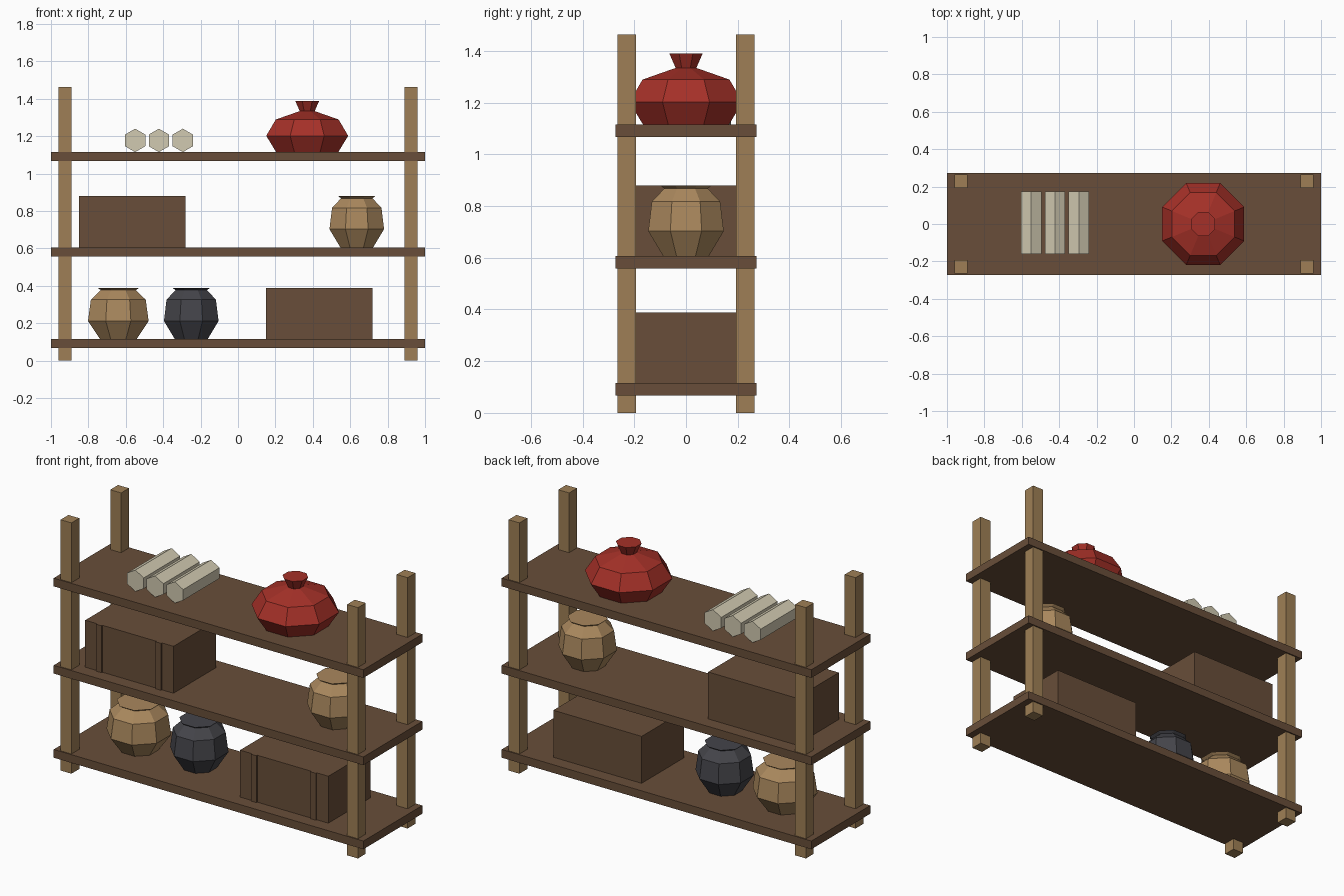
import bpy
import bmesh
import math
from mathutils import Matrix

default = bpy.data.objects.get("Cube")
if default:
    bpy.data.objects.remove(default, do_unlink=True)


def material(name, rgb):
    mat = bpy.data.materials.new(name)
    mat.use_nodes = True
    color = (*rgb, 1.0)
    mat.diffuse_color = color
    mat.node_tree.nodes["Principled BSDF"].inputs["Base Color"].default_value = color
    return mat


brown = material("dark brown wood", (0.14, 0.076, 0.041))
post_wood = material("light brown wood", (0.345, 0.213, 0.092))
clay = material("tan clay", (0.40, 0.245, 0.11))
red = material("red glaze", (0.376, 0.030, 0.021))
charcoal = material("charcoal glaze", (0.058, 0.058, 0.068))
cream = material("cream paper", (0.64, 0.59, 0.44))


def finish(name, bm, mat, location=(0, 0, 0)):
    bmesh.ops.recalc_face_normals(bm, faces=bm.faces)
    mesh = bpy.data.meshes.new(name)
    bm.to_mesh(mesh)
    bm.free()
    mesh.materials.append(mat)
    obj = bpy.data.objects.new(name, mesh)
    obj.location = location
    bpy.context.collection.objects.link(obj)
    return obj


def box(name, xs, ys, zs, mat):
    bm = bmesh.new()
    bmesh.ops.create_cube(bm, size=1)
    size = [b - a for a, b in (xs, ys, zs)]
    bmesh.ops.scale(bm, vec=size, verts=bm.verts)
    return finish(name, bm, mat, [(a + b) / 2 for a, b in (xs, ys, zs)])


def pot(name, x, z, profile, mat, widen=1.0):
    """Eight-sided vessel; the profile gives half width and height."""
    bm = bmesh.new()
    rings = []
    for half_width, height in profile:
        r = widen * half_width / math.cos(math.pi / 8)
        angles = [(i + 0.5) * math.pi / 4 for i in range(8)]
        rings.append([bm.verts.new((r * math.cos(a), r * math.sin(a), height)) for a in angles])
    for low, high in zip(rings, rings[1:]):
        for i in range(8):
            j = (i + 1) % 8
            bm.faces.new((low[i], low[j], high[j], high[i]))
    bm.faces.new(rings[0])
    bm.faces.new(rings[-1])
    return finish(name, bm, mat, (x, 0, z))


def chest(name, left, z):
    """Plain crate with two thin upright straps on its front."""
    length, height, depth, inset, strap = 0.57, 0.274, 0.195, 0.075, 0.036
    right = left + length
    box(name, (left, right), (-depth, depth), (z, z + height), brown)
    for side, x in (("right", left + inset), ("left", right - inset - strap)):
        box(f"{name}_{side}_strap", (x, x + strap), (-depth - 0.008, -depth + 0.002),
            (z, z + height), brown)


# Frame: shelves and corner posts
shelf_tops = {"bottom": 0.115, "middle": 0.606, "top": 1.115}
for level, z in shelf_tops.items():
    box(f"{level}_shelf", (-1, 1), (-0.272, 0.272), (z - 0.048, z), brown)

for depth_name, y in (("front", -0.229), ("back", 0.229)):
    for side, x in (("right", -0.925), ("left", 0.925)):
        box(f"{depth_name}_{side}_post", (x - 0.035, x + 0.035), (y - 0.036, y + 0.036),
            (0, 1.464), post_wood)

# Storage chests
chest("lower_chest", 0.15, shelf_tops["bottom"])
chest("upper_chest", -0.85, shelf_tops["middle"])

# Round pots
pot_profile = [(0.088, 0), (0.146, 0.097), (0.132, 0.211), (0.084, 0.262), (0.10, 0.274)]
pot("lower_tan_pot", -0.64, shelf_tops["bottom"], pot_profile, clay, 1.11)
pot("charcoal_pot", -0.25, shelf_tops["bottom"], pot_profile, charcoal)
pot("upper_tan_pot", 0.635, shelf_tops["middle"], pot_profile, clay)

# Wide covered vessel with a flared knob
vessel_profile = [(0.166, 0), (0.219, 0.087), (0.168, 0.174), (0.04, 0.219), (0.064, 0.274)]
pot("red_vessel", 0.37, shelf_tops["top"], vessel_profile, red)

# Six-sided paper rolls lying front to back
for i, x in enumerate((-0.55, -0.423, -0.295)):
    bm = bmesh.new()
    bmesh.ops.create_cone(bm, cap_ends=True, segments=6, radius1=0.0625, radius2=0.0625, depth=0.335)
    bmesh.ops.rotate(bm, matrix=Matrix.Rotation(math.pi / 2, 3, "X"), verts=bm.verts)
    if max(v.co.z for v in bm.verts) < 0.06:
        bmesh.ops.rotate(bm, matrix=Matrix.Rotation(math.pi / 6, 3, "Y"), verts=bm.verts)
    finish(f"paper_roll_{i + 1}", bm, cream, (x, 0.006, shelf_tops["top"] + 0.0625))
